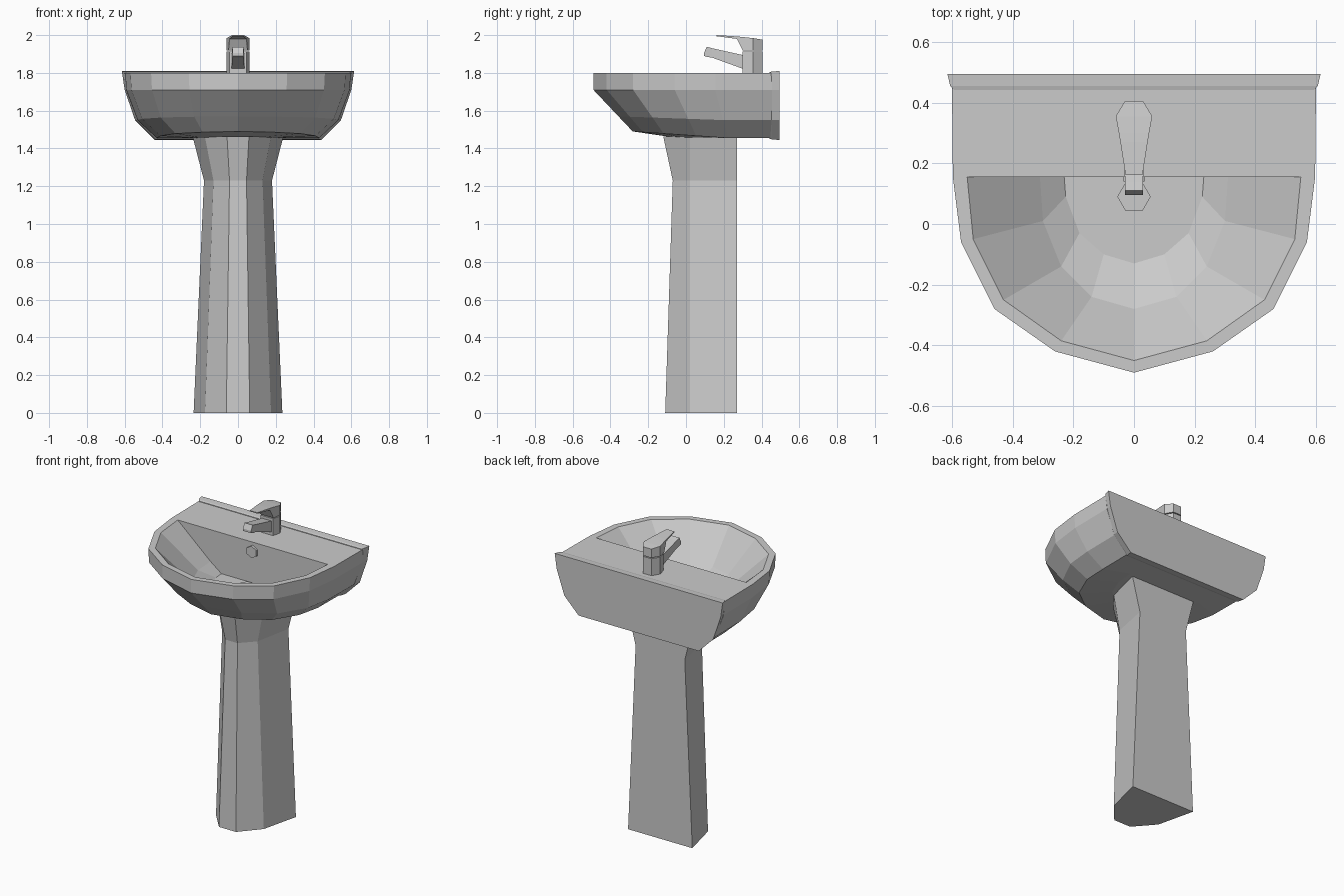
import bpy, bmesh, math

cube = bpy.data.objects.get("Cube")
if cube:
    bpy.data.objects.remove(cube, do_unlink=True)

grey = bpy.data.materials.new("ceramic_grey")
grey.use_nodes = True
COLOUR = (0.6, 0.6, 0.6, 1)
grey.diffuse_color = COLOUR
grey.node_tree.nodes["Principled BSDF"].inputs["Base Color"].default_value = COLOUR


def finish(name, bm):
    bmesh.ops.recalc_face_normals(bm, faces=bm.faces)
    mesh = bpy.data.meshes.new(name)
    bm.to_mesh(mesh)
    bm.free()
    mesh.materials.append(grey)
    obj = bpy.data.objects.new(name, mesh)
    bpy.context.collection.objects.link(obj)
    return obj


def add_ring(bm, points):
    return [bm.verts.new(p) for p in points]


def bridge(bm, a, b):
    n = len(a)
    for i in range(n):
        j = (i + 1) % n
        bm.faces.new((a[i], a[j], b[j], b[i]))


def loft(name, rings):
    """Closed solid through a list of equal-length rings."""
    bm = bmesh.new()
    loops = [add_ring(bm, r) for r in rings]
    for a, b in zip(loops, loops[1:]):
        bridge(bm, a, b)
    bm.faces.new(loops[0])
    bm.faces.new(loops[-1])
    return finish(name, bm)


def mirrored(half):
    """Complete a half outline in x; points on the axis are kept once."""
    return half + [(-x, y) for x, y in reversed(half) if x > 0]


def at_height(outline, z):
    return [(x, y, z) for x, y in outline]


def bar(name, stations):
    """Bar along y with stations (y, half width, low z, high z)."""
    return loft(name, [[(-w, y, lo), (w, y, lo), (w, y, hi), (-w, y, hi)]
                       for y, w, lo, hi in stations])


def hexagon(name, radius, depth, location, rotation=(0, 0, 0)):
    bpy.ops.mesh.primitive_cylinder_add(vertices=6, radius=radius, depth=depth,
                                        location=location, rotation=rotation)
    obj = bpy.context.object
    obj.name = name
    obj.data.materials.append(grey)


# Basin: outer shell, flat rim and faceted bowl in one mesh
BACK = 0.455
rim = mirrored([(0.6, BACK), (0.597, 0.155), (0.57, -0.06),
                (0.46, -0.28), (0.26, -0.42), (0, -0.49)])
bm = bmesh.new()


def shell_ring(sx, sy, z, front_z):
    pts = []
    for x, y in rim:
        lift = min(1, max(0, (0.16 - y) / 0.65))
        pts.append((x * sx, BACK + (y - BACK) * sy, z + (front_z - z) * lift))
    return add_ring(bm, pts)


shell = [shell_ring(1, 1, 1.8, 1.8), shell_ring(0.99, 1, 1.71, 1.71),
         shell_ring(0.89, 0.86, 1.55, 1.57), shell_ring(0.72, 0.78, 1.455, 1.49),
         shell_ring(0.45, 0.56, 1.455, 1.46)]
for a, b in zip(shell, shell[1:]):
    bridge(bm, a, b)
bm.faces.new(shell[-1])

bowl_outlines = [
    ([(0.55, 0.155), (0.53, -0.05), (0.43, -0.25), (0.24, -0.385), (0, -0.45)], 1.8),
    ([(0.31, 0.155), (0.3, 0.01), (0.24, -0.14), (0.14, -0.24), (0, -0.28)], 1.59),
    ([(0.23, 0.155), (0.225, 0.09), (0.18, -0.03), (0.1, -0.1), (0, -0.13)], 1.53)]
bowl = [add_ring(bm, at_height(mirrored(half), z)) for half, z in bowl_outlines]
for a, b in zip(bowl, bowl[1:]):
    bridge(bm, a, b)
bm.faces.new(bowl[-1])

top, mouth = shell[0], bowl[0]
for i in range(len(mouth) - 1):
    bm.faces.new((top[i + 1], top[i + 2], mouth[i + 1], mouth[i]))
bm.faces.new((top[0], top[1], mouth[0], mouth[-1], top[-2], top[-1]))
bm.faces.new(shell[0][:1] + shell[1][:1] + shell[2][:1] + shell[3][:1] + shell[4][:1]
             + [s[-1] for s in reversed(shell)])
finish("basin", bm)

# Wall plate behind the basin, with a bevelled front edge
plate = mirrored([(0.615, 1.81), (0.6, 1.71), (0.545, 1.55), (0.44, 1.445)])
loft("wall_plate", [[(x * s, y, 1.63 + (z - 1.63) * s) for x, z in plate]
                    for y, s in ((0.442, 0.965), (0.455, 0.985), (0.495, 1))])

# Pedestal: flat back, tapered shaft and flared neck
sections = [(0, 0.235, 0.175, 0.062, -0.11),
            (1.23, 0.18, 0.13, 0.045, -0.07),
            (1.462, 0.24, 0.175, 0.058, -0.12)]
loft("pedestal", [at_height(mirrored([(back, 0.27), (side, 0.02), (front, y)]), z)
                  for z, back, side, front, y in sections])

# Tap
column = mirrored([(0.03, 0.405), (0.06, 0.355), (0.045, 0.3)])
loft("tap_column", [at_height(column, z) for z in (1.795, 1.912)])
bar("tap_spout", [(0.095, 0.03, 1.89, 1.905), (0.11, 0.03, 1.885, 1.938),
                  (0.14, 0.03, 1.88, 1.93), (0.32, 0.035, 1.815, 1.89)])
bar("tap_lever", [(0.162, 0.028, 1.994, 2.0), (0.27, 0.045, 1.98, 1.993),
                  (0.3, 0.05, 1.918, 1.99), (0.355, 0.06, 1.918, 1.984),
                  (0.405, 0.03, 1.918, 1.976)])

# Drain and overflow
hexagon("drain", 0.055, 0.016, (0, 0.09, 1.532), (0, 0, math.pi / 6))
hexagon("overflow", 0.04, 0.02, (0, 0.15, 1.74), (math.pi / 2, 0, 0))
